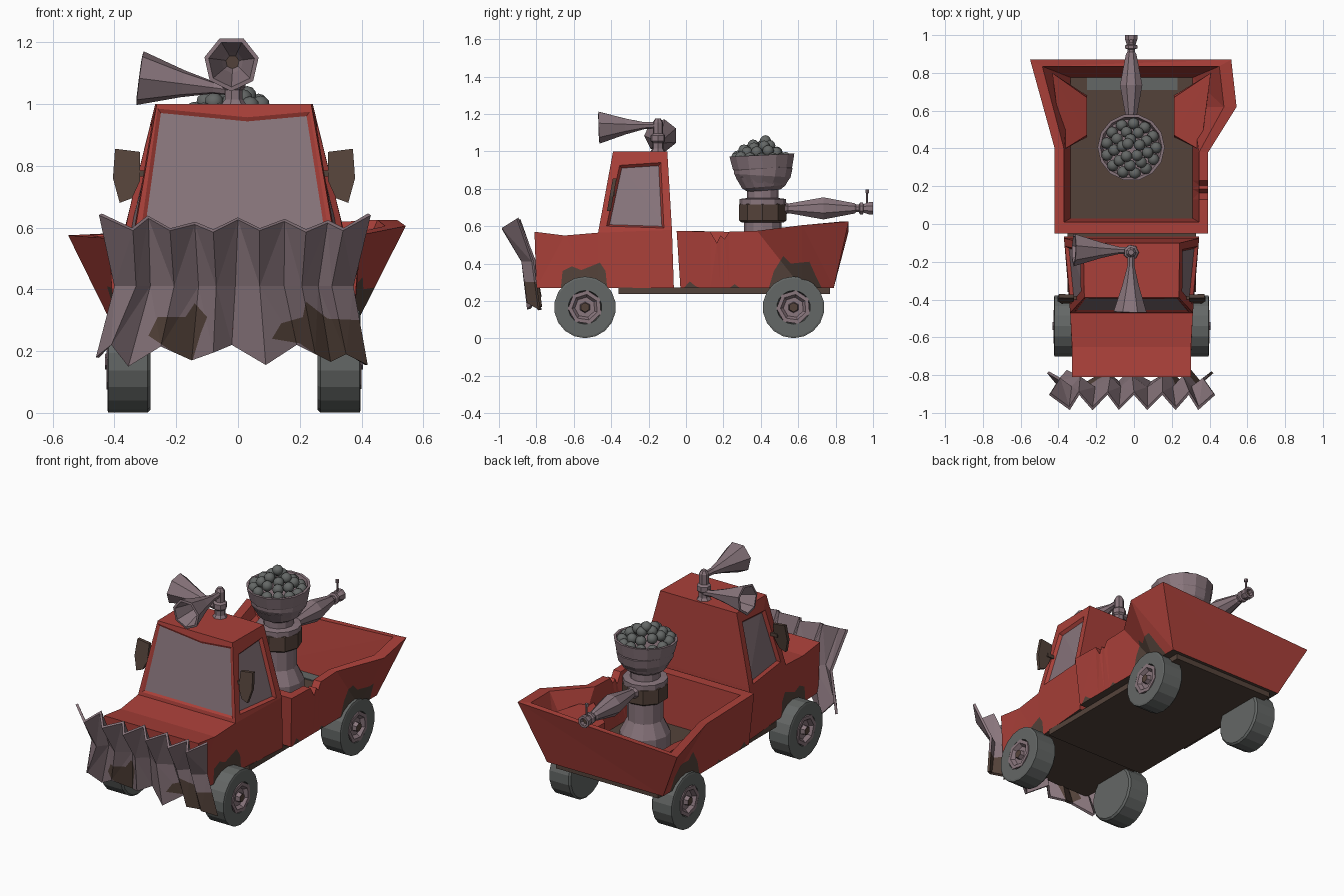
import bpy, bmesh, math, random
from mathutils import Vector, Matrix

if "Cube" in bpy.data.objects:
    bpy.data.objects.remove(bpy.data.objects["Cube"])

random.seed(4)
OX = -0.013  # body centreline


def material(name, rgb):
    m = bpy.data.materials.new(name)
    m.diffuse_color = (*rgb, 1)
    m.use_nodes = True
    m.node_tree.nodes["Principled BSDF"].inputs["Base Color"].default_value = m.diffuse_color
    return m


RED = material("rusty_red", (0.40, 0.051, 0.041))
METAL = material("mauve_metal", (0.25, 0.18, 0.203))
BROWN = material("brown_rust", (0.088, 0.055, 0.042))
GREY = material("rubber_grey", (0.127, 0.136, 0.132))


def finish(name, bm, *mats):
    bmesh.ops.recalc_face_normals(bm, faces=bm.faces[:])
    me = bpy.data.meshes.new(name)
    bm.to_mesh(me)
    bm.free()
    ob = bpy.data.objects.new(name, me)
    bpy.context.collection.objects.link(ob)
    for m in mats:
        me.materials.append(m)
    return ob


def inside(p, poly):
    hit = False
    for (x1, y1), (x2, y2) in zip(poly, poly[1:] + poly[:1]):
        if (y1 > p[1]) != (y2 > p[1]) and p[0] < (x2 - x1) * (p[1] - y1) / (y2 - y1) + x1:
            hit = not hit
    return hit


def paint(bm, poly, axes, facing, index, depth=0.0):
    """Cut a polygon outline into the faces looking a given way and colour it; depth recesses it."""
    a, b = axes
    facing = Vector(facing)
    ok = lambda f: facing.length == 0 or f.normal.dot(facing) > 0.3
    for p, q in zip(poly, poly[1:] + poly[:1]):
        faces = [f for f in bm.faces if ok(f)]
        geom = faces + list({e for f in faces for e in f.edges}) + list({v for f in faces for v in f.verts})
        co, no = Vector(), Vector()
        co[a], co[b] = p
        no[a], no[b] = q[1] - p[1], p[0] - q[0]
        bmesh.ops.bisect_plane(bm, geom=geom, dist=1e-5, plane_co=co, plane_no=no.normalized())
    chosen = []
    for f in bm.faces:
        c = f.calc_center_median()
        if ok(f) and inside((c[a], c[b]), poly):
            f.material_index = index
            chosen.append(f)
    if depth and chosen:
        rim = bmesh.ops.inset_region(bm, faces=chosen, thickness=0.012, depth=-depth, use_even_offset=True)
        for f in rim["faces"]:
            f.material_index = 0


def lathe(name, profile, sides, mats, loc, direction=(0, 0, 1), phase=0.0, caps=0):
    """Revolve (radius, distance) points about a direction."""
    bm = bmesh.new()
    rot = Vector((0, 0, 1)).rotation_difference(Vector(direction))
    rings = [[bm.verts.new(Vector(loc) + rot @ Vector((r * math.cos(phase + math.tau * i / sides),
              r * math.sin(phase + math.tau * i / sides), d))) for i in range(sides)] for r, d in profile]
    for r0, r1 in zip(rings, rings[1:]):
        for i in range(sides):
            j = (i + 1) % sides
            bm.faces.new((r0[i], r0[j], r1[j], r1[i]))
    bm.faces.new(rings[0])
    bm.faces.new(rings[-1]).material_index = caps
    return finish(name, bm, *mats)


def hull(name, pts, mat):
    bm = bmesh.new()
    bmesh.ops.convex_hull(bm, input=[bm.verts.new(p) for p in pts])
    return finish(name, bm, mat)


def box(name, x, y, z, mat):
    return hull(name, [(a, b, c) for a in x for b in y for c in z], mat)


# Cab: side profile of (y, z, half width), skinned left to right
prof = [(-.80, .27, .31), (-.81, .57, .315), (-.65, .55, .315), (-.47, .565, .325), (-.39, 1.0, .25),
        (-.10, 1.0, .255), (-.075, .58, .358), (-.065, .27, .358), (-.47, .27, .325)]
bm = bmesh.new()
L, R = [[bm.verts.new((OX + s * w, y, z)) for y, z, w in prof] for s in (-1, 1)]
for i in range(9):
    j = (i + 1) % 9
    bm.faces.new((L[i], L[j], R[j], R[i])).material_index = 1 if i in (7, 8) else 0
for S in (L, R):
    for idx in ((0, 1, 2, 3, 8), (8, 3, 6, 7), (3, 4, 5, 6)):
        bm.faces.new([S[i] for i in idx])
bmesh.ops.triangulate(bm, faces=bm.faces[:])
bmesh.ops.recalc_face_normals(bm, faces=bm.faces[:])
bm.normal_update()
paint(bm, [(-.26, .985), (.03, .957), (.232, .975), (.293, .585), (-.315, .585)], (0, 2), (0, -1, .1), 2, .008)
for s in (-1, 1):
    bm.normal_update()
    paint(bm, [(-.355, .925), (-.135, .94), (-.118, .59), (-.425, .60)], (1, 2), (s, 0, 0), 2, .018)
    bm.normal_update()
    paint(bm, [(-.67, .26), (-.66, .36), (-.61, .385), (-.56, .365), (-.46, .405), (-.43, .36), (-.42, .26)],
          (1, 2), (s, 0, 0), 1)
finish("cab", bm, RED, BROWN, METAL)

# Cargo bed: four matching loops, outer bottom, outer rim, inner rim, floor
top = [(-.42, -.05, .575), (-.42, .40, .565), (-.55, .87, .575), (.515, .87, .625), (.543, .62, .605),
       (.393, .38, .575), (.393, .23, .57), (.393, .205, .53), (.393, .185, .55), (.393, .165, .51),
       (.393, .13, .57), (.393, -.05, .575)]
clamp = lambda v, lo, hi: max(lo, min(hi, v))
loops = [[(clamp(x, -.40, .374), clamp(y, -.03, .79), .27) for x, y, z in top], top,
         [(OX + (x - OX) * .88, clamp(y, .01, .835), z) for x, y, z in top],
         [(clamp(x, -.335, .31), clamp(y, .03, .775), .285) for x, y, z in top]]
bm = bmesh.new()
loops = [[bm.verts.new(p) for p in lp] for lp in loops]
for a, b in zip(loops, loops[1:]):
    for i in range(12):
        j = (i + 1) % 12
        bm.faces.new((a[i], a[j], b[j], b[i]))
bm.faces.new(loops[0]).material_index = 1
bm.faces.new(loops[3]).material_index = 1
bmesh.ops.triangulate(bm, faces=bm.faces[:])
bmesh.ops.recalc_face_normals(bm, faces=bm.faces[:])
for s in (-1, 1):
    for poly in ([(.44, .26), (.47, .36), (.52, .44), (.56, .40), (.66, .41), (.70, .32), (.73, .26)],
                 [(-.02, .26), (.02, .305), (.05, .28), (.10, .26)], [(.22, .26), (.26, .29), (.30, .26)]):
        bm.normal_update()
        paint(bm, poly, (1, 2), (s, 0, 0), 1)
finish("cargo_bed", bm, RED, BROWN)
box("bed_rear_plate", (-.25, .23), (.71, .775), (.284, .291), GREY)

# Wheel housings inside the bed
for s, side in ((-1, "left"), (1, "right")):
    k = .225 if s > 0 else .237
    hull(side + "_wheel_housing", [(OX + s * x, y, z) for x, y, z in (
        (.42, .80, .54), (.365, .39, .50), (k, .67, .43), (k, .47, .43), (k, .68, .28), (k, .46, .28),
        (.37, .41, .28), (.37, .76, .28))], RED)

# Chassis
box("chassis", (OX - .34, OX + .34), (-.36, .77), (.237, .272), BROWN)

# Wheels: tyre with recessed rim, hub
for s, side in ((-1, "left"), (1, "right")):
    for y, end in ((-.54, "front"), (.575, "rear")):
        at = (OX + s * .27, y, .166)
        n = side + "_" + end
        lathe(n + "_tyre", [(.155, 0), (.165, .01), (.165, .137), (.155, .14), (.09, .14), (.085, .115)], 18,
              (GREY, METAL), at, (s, 0, 0), caps=1)
        lathe(n + "_rim", [(.092, .11), (.092, .143), (.07, .143), (.055, .122)], 7, (METAL,), at, (s, 0, 0), .3)
        lathe(n + "_hub", [(.032, .11), (.025, .148)], 6, (METAL, BROWN), at, (s, 0, 0), caps=1)

# Corrugated plough: columns of (top x, top z, bottom x, bottom z)
cols = [(-.45, .64, -.46, .18), (-.34, .59, -.41, .22), (-.29, .63, -.355, .15), (-.22, .59, -.25, .215),
        (-.14, .61, -.15, .17), (-.08, .585, -.08, .195), (0, .625, -.02, .22), (.07, .59, .09, .155),
        (.15, .62, .19, .22), (.22, .585, .25, .19), (.29, .615, .30, .165), (.34, .59, .35, .19),
        (.43, .64, .42, .155)]
bm = bmesh.new()
grid = []
for i, (xt, zt, xb, zb) in enumerate(cols):
    f = i % 2
    grid.append([bm.verts.new(p) for p in ((xt, -.905 - .08 * f, zt), ((xt + xb) * .44, -.825 - .055 * f, .41),
                                           (xb, -.79 - .06 * f, zb))])
for a, b in zip(grid, grid[1:]):
    for k in (0, 1):
        bm.faces.new((a[k], b[k], b[k + 1], a[k + 1]))
bmesh.ops.recalc_face_normals(bm, faces=bm.faces[:])
bmesh.ops.solidify(bm, geom=bm.faces[:], thickness=.014)
bmesh.ops.triangulate(bm, faces=bm.faces[:])
for poly in ([(-.29, .25), (-.26, .31), (-.17, .31), (-.14, .355), (-.10, .31), (-.12, .26), (-.15, .16), (-.2, .19)],
             [(.11, .24), (.14, .29), (.21, .31), (.22, .36), (.29, .305), (.40, .30), (.43, .15), (.31, .15), (.2, .225)]):
    paint(bm, poly, (0, 2), (0, 0, 0), 1)
finish("plough", bm, METAL, BROWN)

# Wing mirrors
for s, side in ((-1, "left"), (1, "right")):
    shape = [(.305, .845), (.385, .855), (.392, .76), (.37, .68), (.33, .695), (.305, .75)]
    hull(side + "_mirror", [(OX + s * x, -.545 + z * .18 + d, z) for x, z in shape for d in (0, .02)], BROWN)
    box(side + "_mirror_arm", (OX + s * .28, OX + s * .33), (-.40, -.38), (.765, .785), BROWN)

# Roof horns on a post
horn = [(.018, 0), (.02, .06), (.045, .16), (.09, .30), (.076, .302), (.036, .17), (.022, .14)]
lathe("horn_post", [(.045, 0), (.03, .02), (.03, .05), (.04, .06), (.04, .09), (.028, .10), (.028, .16), (.015, .18)],
      7, (METAL,), (-.015, -.15, .995))
lathe("front_horn", horn, 7, (METAL, BROWN), (-.015, -.165, 1.14), (-.02, -1, -.03), .2, 1)
lathe("side_horn", horn, 7, (METAL, BROWN), (-.02, -.14, 1.045), (-1, .02, .13), .2, 1)

# Turret: base, collar, bowl tiers
T = (-.015, .41, 0)
lathe("turret_base", [(.14, .28), (.14, .42), (.10, .50), (.10, .63)], 12, (METAL,), T)
lathe("turret_collar", [(.115, .62), (.128, .63), (.128, .715), (.11, .73)], 9, (BROWN,), T)
lathe("turret_neck", [(.125, .715), (.125, .745), (.085, .75), (.085, .82)], 12, (METAL,), T)
for n, prof_, tilt in (("lower", [(.09, .79), (.12, .81), (.15, .87), (.13, .90)], .08),
                       ("middle", [(.13, .83), (.155, .87), (.163, .92), (.14, .93)], -.06),
                       ("upper", [(.14, .88), (.163, .91), (.178, .98), (.163, .98), (.15, .94)], .05)):
    tier = lathe(n + "_bowl", prof_, 14, (METAL,), T)
    piv = Matrix.Translation((T[0], T[1], .9))
    tier.data.transform(piv @ Matrix.Rotation(tilt, 4, "X") @ piv.inverted())

# Cannonballs heaped in the bowl
bm = bmesh.new()
for count, r, z in ((13, .132, .968), (9, .09, 1.0), (5, .048, 1.025), (1, .03, 1.052)):
    for i in range(count):
        a = math.tau * i / count + z * 20
        p = (T[0] + r * math.cos(a), T[1] - .01 + r * math.sin(a), z + random.uniform(-.01, .01))
        bmesh.ops.create_icosphere(bm, subdivisions=2, radius=.031, matrix=Matrix.Translation(p))
for f in bm.faces:
    f.smooth = True
finish("cannonballs", bm, GREY)

# Barrel pointing backwards, with muzzle and sight
lathe("barrel", [(.04, 0), (.028, .02), (.033, .05), (.064, .21), (.03, .375), (.022, .385), (.022, .40), (.035, .405),
                 (.035, .42), (.025, .425), (.036, .455), (.036, .475), (.022, .475), (.02, .45)],
      8, (METAL, BROWN), (-.015, .525, .695), (0, 1, 0), math.pi / 8, 1)
lathe("barrel_sight", [(.006, 0), (.006, .06), (.011, .063), (.011, .08)], 6, (METAL,), (-.015, .968, .715))
